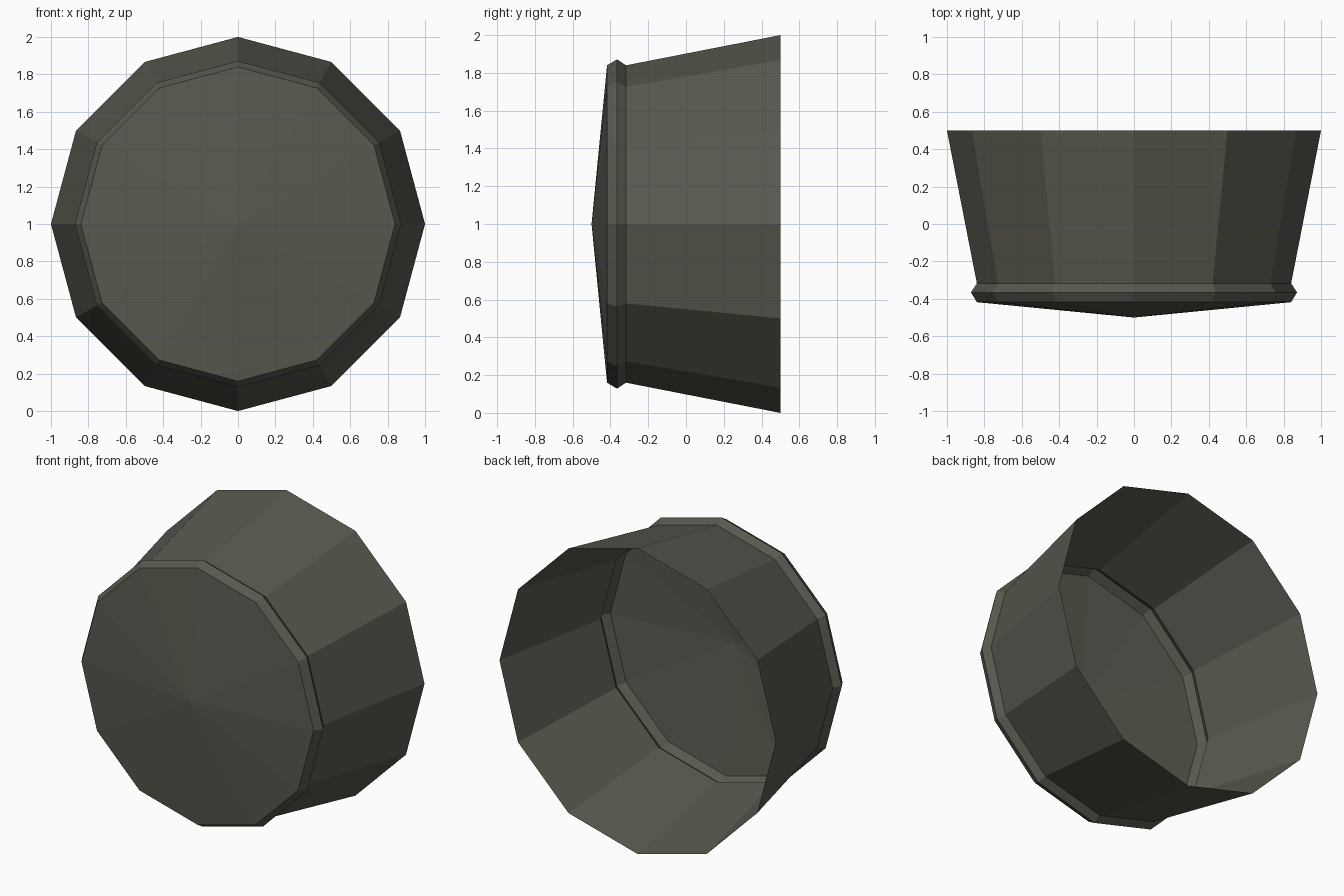
import bpy, bmesh, math

if "Cube" in bpy.data.objects:
    bpy.data.objects.remove(bpy.data.objects["Cube"])

SIDES = 12
# (y, radius) from the rim of the front face back to the open end
PROFILE = [(-0.418, 0.84), (-0.365, 0.872), (-0.318, 0.84), (0.5, 1.0)]

mat = bpy.data.materials.new("dark olive grey")
mat.diffuse_color = (0.10, 0.098, 0.078, 1)
mat.use_nodes = True
mat.node_tree.nodes["Principled BSDF"].inputs["Base Color"].default_value = mat.diffuse_color

bm = bmesh.new()

# rings of the single-walled flared shell
rings = []
for y, r in PROFILE:
    rings.append([bm.verts.new((r * math.sin(2 * math.pi * i / SIDES), y,
                                1 + r * math.cos(2 * math.pi * i / SIDES)))
                  for i in range(SIDES)])

# side walls: small bead, then flared wall, open at the back
for a, b in zip(rings, rings[1:]):
    for i in range(SIDES):
        j = (i + 1) % SIDES
        bm.faces.new((a[i], a[j], b[j], b[i]))

# shallow cone closing the front
tip = bm.verts.new((0, -0.5, 1))
for i in range(SIDES):
    bm.faces.new((tip, rings[0][(i + 1) % SIDES], rings[0][i]))

bmesh.ops.recalc_face_normals(bm, faces=bm.faces)
# make the front face outward
bm.normal_update()
if any(f.normal.y > 0 for f in tip.link_faces):
    bmesh.ops.reverse_faces(bm, faces=bm.faces)

mesh = bpy.data.meshes.new("flared_cap")
bm.to_mesh(mesh)
bm.free()
mesh.materials.append(mat)
bpy.context.collection.objects.link(bpy.data.objects.new("flared_cap", mesh))
